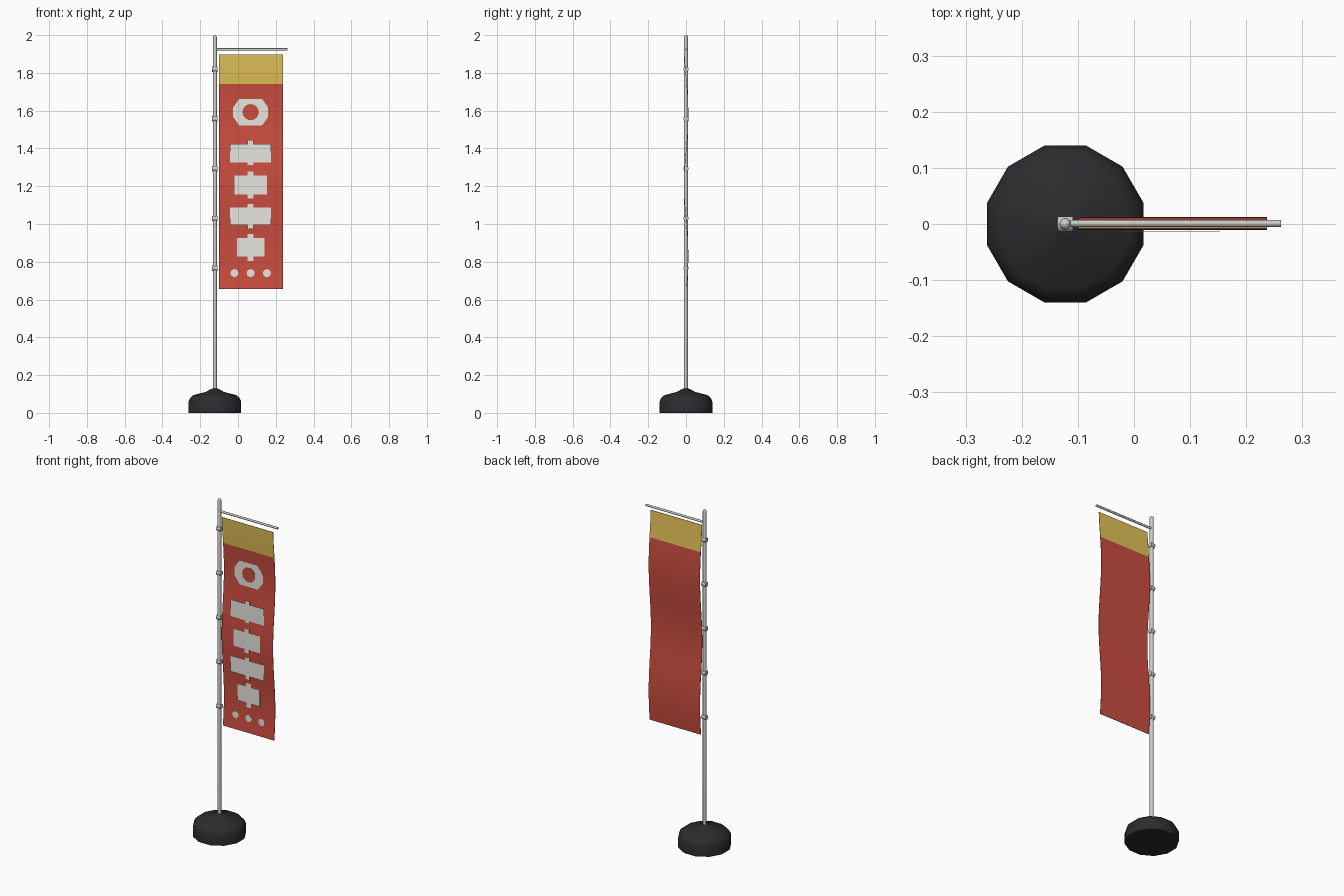
import bpy, bmesh, math
from mathutils import Matrix

if "Cube" in bpy.data.objects:
    bpy.data.objects.remove(bpy.data.objects["Cube"])

PX, CX = -0.1225, 0.067          # pole x, emblem centre x


def material(name, rgb):
    m = bpy.data.materials.new(name)
    m.diffuse_color = (*rgb, 1)
    m.use_nodes = True
    m.node_tree.nodes["Principled BSDF"].inputs["Base Color"].default_value = m.diffuse_color
    return m


RED = material("red", (0.6, 0.075, 0.05))
GOLD = material("gold", (0.78, 0.55, 0.1))
WHITE = material("white", (0.8, 0.79, 0.74))
BLACK = material("black", (0.025, 0.025, 0.027))


def finish(bm, name, mat=None, smooth=True):
    bmesh.ops.recalc_face_normals(bm, faces=bm.faces)
    me = bpy.data.meshes.new(name)
    bm.to_mesh(me)
    bm.free()
    ob = bpy.data.objects.new(name, me)
    bpy.context.collection.objects.link(ob)
    if mat:
        me.materials.append(mat)
    if smooth:
        bpy.context.view_layer.objects.active = ob
        ob.select_set(True)
        bpy.ops.object.shade_smooth_by_angle(angle=math.radians(40))
        ob.select_set(False)
    return ob


def lathe(name, profile, n, mat=None, matrix=Matrix(), phase=0.0):
    """Revolve (radius, height) points around local z, with closed ends."""
    bm = bmesh.new()
    rings = [[bm.verts.new((r * math.cos(phase + 2 * math.pi * i / n),
                            r * math.sin(phase + 2 * math.pi * i / n), z))
              for i in range(n)] for r, z in profile]
    for a, b in zip(rings, rings[1:]):
        for i in range(n):
            j = (i + 1) % n
            bm.faces.new((a[i], a[j], b[j], b[i]))
    bm.faces.new(rings[0])
    bm.faces.new(rings[-1])
    bm.transform(matrix)
    return finish(bm, name, mat)


def wave(z):
    return 0.001 + 0.0105 * math.cos(2 * math.pi * (z - 1.58) / 0.75)


def cloth(name, z0, z1, steps, mat):
    """Rippled banner panel with a small thickness."""
    bm = bmesh.new()
    rows = []
    for i in range(steps + 1):
        z = z0 + (z1 - z0) * i / steps
        rows.append([bm.verts.new((x, wave(z) + d, z)) for x, d in
                     ((-0.10, -0.001), (0.237, -0.001), (0.237, 0.001), (-0.10, 0.001))])
    for a, b in zip(rows, rows[1:]):
        for i in range(4):
            j = (i + 1) % 4
            bm.faces.new((a[i], a[j], b[j], b[i]))
    bm.faces.new(rows[0])
    bm.faces.new(rows[-1])
    return finish(bm, name, mat)


def plate(name, points, y, mat=WHITE):
    """Thin flat plate from an (x, z) outline, front at y."""
    bm = bmesh.new()
    f = bm.faces.new([bm.verts.new((x, y, z)) for x, z in points])
    ext = bmesh.ops.extrude_face_region(bm, geom=[f])["geom"]
    bmesh.ops.translate(bm, vec=(0, 0.001, 0),
                        verts=[v for v in ext if isinstance(v, bmesh.types.BMVert)])
    return finish(bm, name, mat, smooth=False)


def circle(x, z, r, n=16):
    return [(x + r * math.cos(2 * math.pi * i / n), z + r * math.sin(2 * math.pi * i / n))
            for i in range(n)]


# Weighted base, pole and cross arm
at_pole = Matrix.Translation((PX, 0, 0))
lathe("base", [(0.1445, 0), (0.1445, 0.06), (0.135, 0.08), (0.118, 0.094), (0.05, 0.111),
               (0.025, 0.125), (0.012, 0.129)], 12, BLACK, at_pole, math.radians(15))
lathe("pole", [(0.0105, 0.1), (0.0105, 1.988), (0.008, 1.996), (0.003, 2.0)], 12, None, at_pole)
along_x = Matrix.Rotation(math.pi / 2, 4, 'Y')
lathe("cross_arm", [(0.0065, 0), (0.0065, 0.3845)], 10, None,
      Matrix.Translation((PX, 0.001, 1.924)) @ along_x)

# Clips along the pole
for i in range(5):
    lathe(f"clip_{i + 1}", [(0.014, -0.014), (0.014, 0.014)], 10, None,
          Matrix.Translation((PX, 0, 0.766 + 0.2635 * i)) @ along_x)

# Banner
cloth("banner_cloth", 0.655, 1.74, 28, RED)
cloth("banner_header", 1.74, 1.898, 4, GOLD)

# Ring emblem
w, h, a, b = 0.093, 0.071, 0.06, 0.025
y = wave(1.59) - 0.006
plate("ring_emblem", [(CX + sx, 1.592 + sz) for sx, sz in
      ((-a, -h), (a, -h), (w, -b), (w, b), (a, h), (-a, h), (-w, b), (-w, -b))], y)
plate("ring_centre", circle(CX, 1.592, 0.043), y - 0.0012, RED)

# Block emblems: half width, block bottom/top, tab bottom/top
blocks = [(0.109, 1.325, 1.424, 1.313, 1.444), (0.086, 1.157, 1.257, 1.135, 1.279),
          (0.109, 0.996, 1.088, 0.974, 1.106), (0.073, 0.829, 0.926, 0.804, 0.948)]
t = 0.016
for i, (w, z0, z1, t0, t1) in enumerate(blocks):
    y = min(wave(z0), wave(z1), wave((z0 + z1) / 2)) - 0.004
    plate(f"block_emblem_{i + 1}", [(CX + sx, z) for sx, z in
          ((-w, z0), (-t, z0), (-t, t0), (t, t0), (t, z0), (w, z0),
           (w, z1), (t, z1), (t, t1), (-t, t1), (-t, z1), (-w, z1))], y)

# Dots at the bottom
for i in (-1, 0, 1):
    plate(f"dot_{i + 2}", circle(CX + 0.086 * i, 0.74, 0.021), wave(0.74) - 0.006)
